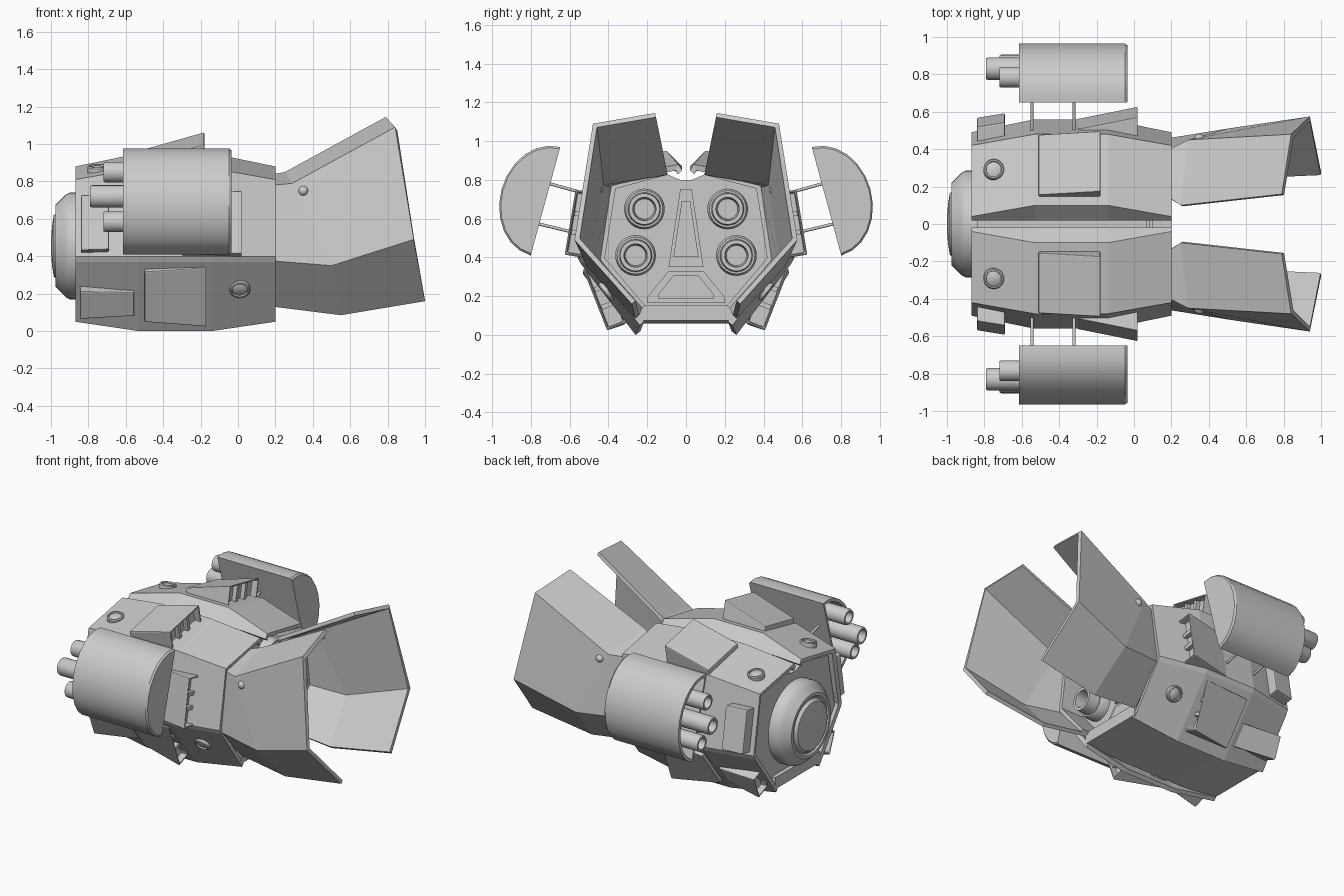
import bpy, bmesh, math
from mathutils import Vector

if "Cube" in bpy.data.objects:
    bpy.data.objects.remove(bpy.data.objects["Cube"])

UP, SIDE, LOW = (0.2, 0.98), (0.986, 0.164), (0.79, -0.61)   # hull facet normals (y, z)


def finish(name, bm, mirror=True, solid=0, bevel=0, smooth=0, fix=True):
    if fix:
        bmesh.ops.recalc_face_normals(bm, faces=bm.faces)
    me = bpy.data.meshes.new(name)
    bm.to_mesh(me)
    bm.free()
    ob = bpy.data.objects.new(name, me)
    bpy.context.collection.objects.link(ob)
    if smooth:
        me.shade_smooth()
        me.set_sharp_from_angle(angle=math.radians(smooth))
    if solid:
        m = ob.modifiers.new("Solidify", 'SOLIDIFY')
        m.thickness, m.offset, m.use_even_offset = solid, -1, True
    if bevel:
        m = ob.modifiers.new("Bevel", 'BEVEL')
        m.width, m.segments, m.limit_method = bevel, 2, 'ANGLE'
    if mirror:
        m = ob.modifiers.new("Mirror", 'MIRROR')
        m.use_axis = (False, True, False)
    return ob


def loft(bm, rows, closed=False):
    """Skin rows of 3D points; closed rows become a capped solid."""
    vs = [[bm.verts.new(p) for p in r] for r in rows]
    n = len(rows[0])
    for a, b in zip(vs, vs[1:]):
        for j in range(n if closed else n - 1):
            k = (j + 1) % n
            bm.faces.new((a[j], b[j], b[k], a[k]))
    if closed:
        bm.faces.new(vs[0])
        bm.faces.new(vs[-1])


def prism(bm, pts, x0, x1):
    loft(bm, [[(x, y, z) for y, z in pts] for x in (x0, x1)], True)


def lathe(bm, prof, c, axis=(1, 0, 0), n=32):
    q = Vector((1, 0, 0)).rotation_difference(Vector(axis))
    rows = []
    for x, r in prof:
        rows.append([Vector(c) + q @ Vector((x, r * math.cos(a), r * math.sin(a)))
                     for a in (2 * math.pi * i / n for i in range(n))])
    loft(bm, rows, True)


def recess(bm, sign, inset, depth):
    bm.normal_update()
    bmesh.ops.recalc_face_normals(bm, faces=bm.faces)
    f = max(bm.faces, key=lambda f: f.normal.x * sign)
    bmesh.ops.inset_individual(bm, faces=[f], thickness=inset, depth=0)
    bmesh.ops.inset_individual(bm, faces=[f], thickness=0.001, depth=-depth)


def block(bm, c, nf, nr, l, w, lo, hf, hr):
    """Wedge on a facet: front end uses normal nf and height hf, rear end nr and hr."""
    for v in bmesh.ops.create_cube(bm, size=2)['verts']:
        s = v.co.copy()
        nv = Vector((0, *(nf if s.x < 0 else nr))).normalized()
        t = Vector((0, -nv.z, nv.y))
        h = lo if s.z < 0 else (hf if s.x < 0 else hr)
        v.co = Vector(c) + Vector((s.x * l / 2, 0, 0)) + t * s.y * w / 2 + nv * h


def scoop(name, c, nf, nr, l, w, lo, hf, hr, sign=0, bars=2):
    bm = bmesh.new()
    block(bm, c, nf, nr, l, w, lo, hf, hr)
    if sign:
        recess(bm, sign, 0.018, 0.045)
    finish(name, bm, bevel=0.008)
    if sign and bars:
        # grille dividers set back inside the vent
        bm = bmesh.new()
        nv = Vector((0, *nr)).normalized()
        t = Vector((0, -nv.z, nv.y))
        for k in (-1, 1):
            p = Vector(c) + Vector((l / 2 - 0.03, 0, 0)) + t * k * w / 7
            block(bm, p, nr, nr, 0.03, 0.025, lo + .01, hr - .02, hr - .017)
        finish(name + "_dividers", bm)


# Armour shells: the section swells over the two middle stations
END = [(.02, .85), (.04, .88), (.42, .81), (.49, .40), (.475, .37), (.24, .05)]
MID = [(.02, .87), (.10, .95), (.48, .87), (.56, .40), (.545, .37), (.26, 0)]
bm = bmesh.new()
loft(bm, [[(x, y, z) for y, z in s] for x, s in ((-.87, END), (-.53, MID), (-.14, MID), (.2, END))])
finish("armour_shell", bm, solid=0.03, fix=False)

# Rear collar just inside the shell
bm = bmesh.new()
loft(bm, [[(x, y, z) for y, z in ((.14, .84), (.385, .775), (.445, .39), (.23, .135))]
          for x in (.06, .25)])
finish("rear_collar", bm, solid=0.025, fix=False)

# Inner core closing the hull
half = [(.03, .80), (.10, .83), (.38, .77), (.455, .39), (.23, .09)]
bm = bmesh.new()
prism(bm, half + [(-y, z) for y, z in reversed(half)], -.84, .07)
finish("inner_core", bm, mirror=False)

# Belly plate
bm = bmesh.new()
loft(bm, [[(x, -.245, z), (x, .245, z), (x, .245, .155), (x, -.245, .155)]
          for x, z in ((-.87, .075), (-.53, .06), (-.14, .06), (.2, .075))], True)
finish("belly_plate", bm, mirror=False)

# Round nose
bm = bmesh.new()
lathe(bm, [(-.78, .285), (-.90, .285), (-.92, .275), (-.945, .25), (-.975, .22), (-.975, .20),
           (-.965, .19), (-.965, .18), (-.985, .165), (-.995, .10), (-1.0, .03)], (0, 0, .455), n=48)
finish("nose_cap", bm, mirror=False, smooth=30)

# Rear petals, bent plates opening backwards
bm = bmesh.new()
loft(bm, [
    [(.19, .14, .84), (.19, .40, .78), (.19, .46, .375), (.19, .24, .13)],
    [(.25, .10, .85), (.29, .45, .79), (.50, .51, .35), (.55, .26, .085)],
    [(.79, .16, 1.145), (.84, .48, 1.09), (.94, .575, .49), (1.0, .28, .16)]])
finish("rear_petal", bm, solid=0.025, fix=False)

# Petal hinge pins
bm = bmesh.new()
bmesh.ops.create_uvsphere(bm, u_segments=16, v_segments=10, radius=0.027)
bmesh.ops.translate(bm, verts=bm.verts, vec=(.35, .455, .75))
finish("petal_hinge", bm, smooth=60)

# Engine nozzles on the rear bulkhead
bm = bmesh.new()
for y, z in ((.215, .65), (.26, .41)):
    lathe(bm, [(.05, .105), (.12, .105), (.14, .095), (.14, .085), (.22, .08), (.22, .06),
               (.10, .052), (.10, .01)], (0, y, z))
finish("engine_nozzle", bm, smooth=30)

# Raised bulkhead panels, stepped
bm = bmesh.new()
for s, x in ((1, .085), (.72, .1)):
    for cz, pts in ((.54, ((.03, .21), (.09, -.19))), (.245, ((.09, .085), (.20, -.05), (.20, -.08)))):
        r = [(y * s, cz + z * s) for y, z in pts]
        prism(bm, r + [(-y, z) for y, z in reversed(r)], .06, x)
finish("bulkhead_panels", bm, mirror=False)

# Side pods: half-ellipse section, tilted, open at the front, chamfered at the rear
C, N, T = Vector((.725, .69)), Vector((.965, .263)), Vector((-.263, .965))


def pod_row(x, k):
    angles = [math.pi * (i / 12 - .5) for i in range(13)]
    pts = [C + N * .235 * k * math.cos(a) + T * .29 * k * math.sin(a) for a in angles]
    return [(x, p.x, p.y) for p in pts]


bm = bmesh.new()
loft(bm, [pod_row(-.615, 1), pod_row(-.047, 1), pod_row(-.035, .965)], True)
recess(bm, -1, 0.022, 0.12)
finish("side_pod", bm, smooth=30)

# Pod barrels
bm = bmesh.new()
for x, y, z, r in ((-.72, .785, .85, .055), (-.79, .83, .72, .06), (-.72, .85, .585, .055)):
    lathe(bm, [(.3, r), (.01, r), (0, r * .92), (0, r * .7), (.12, r * .7), (.12, .004)],
          (x, y, z), n=24)
finish("pod_barrels", bm, smooth=30)

# Pod struts
bm = bmesh.new()
for x in (-.545, -.32):
    for a, b in (((.45, .71), (.72, .785)), ((.50, .51), (.77, .575))):
        d = Vector((0, b[0] - a[0], b[1] - a[1]))
        lathe(bm, [(0, .008), (d.length, .008)], (x, *a), d, 10)
finish("pod_struts", bm, smooth=50)

# Vents and boxes on the shell facets
TILT = (.93, -.36)
scoop("top_scoop", (-.345, .31, .908), UP, UP, .33, .33, -.015, .03, .125, 1)
scoop("side_scoop", (-.14, .525, .57), SIDE, SIDE, .32, .34, -.04, .01, .075, 1)
scoop("lower_scoop", (-.335, .395, .21), LOW, TILT, .33, .34, -.03, .045, .08, 1)
scoop("front_scoop", (-.70, .355, .165), TILT, LOW, .29, .16, -.04, .075, .035, -1, 0)
scoop("front_side_box", (-.765, .485, .57), SIDE, SIDE, .15, .30, -.05, .06, .085)

# Round hatches
bm = bmesh.new()
for c, n in (((-.75, .29, .862), UP), ((.01, .405, .23), LOW)):
    lathe(bm, [(-.03, .055), (.016, .055), (.022, .049), (.022, .042), (.012, .040),
               (.02, .02), (.021, .004)], c, (0, *n))
finish("round_hatch", bm, smooth=35)
